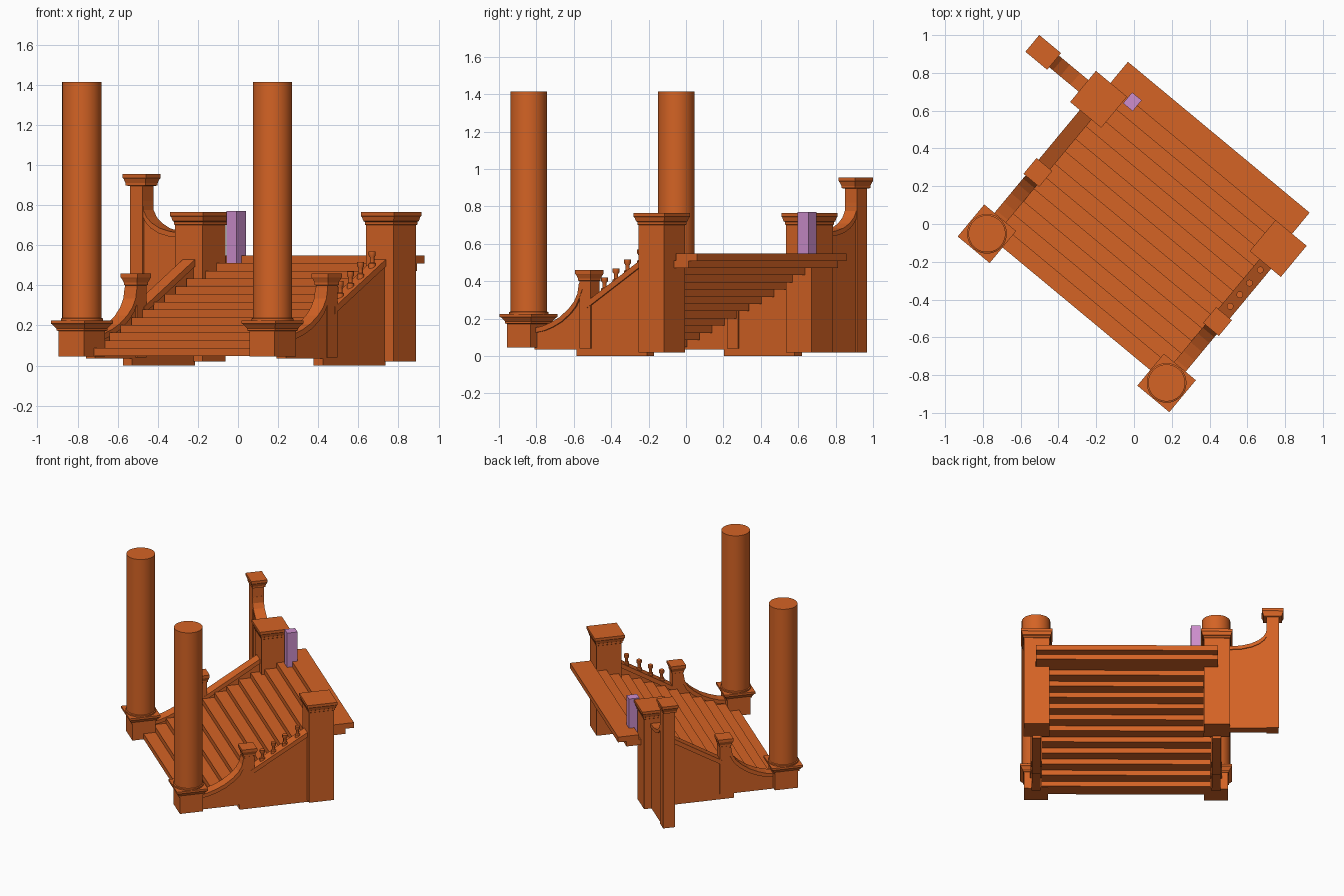
import bpy, bmesh, math

if "Cube" in bpy.data.objects:
    bpy.data.objects.remove(bpy.data.objects["Cube"])

TURN = math.radians(-39.7)   # the whole staircase is turned about z
MID, SIDE = 0.052, 0.618     # centre line and railing offset, in local axes
V_POST, V_PILLAR, V_COLUMN = -0.115, 0.388, -0.537


def material(name, rgb):
    m = bpy.data.materials.new(name)
    m.diffuse_color = (*rgb, 1)
    m.use_nodes = True
    m.node_tree.nodes["Principled BSDF"].inputs["Base Color"].default_value = m.diffuse_color
    return m


TERRACOTTA = material("terracotta", (0.66, 0.125, 0.018))
LILAC = material("lilac", (0.61, 0.27, 0.61))


def finish(name, bm, mat=TERRACOTTA, smooth=False):
    bmesh.ops.recalc_face_normals(bm, faces=bm.faces)
    me = bpy.data.meshes.new(name)
    bm.to_mesh(me)
    bm.free()
    me.materials.append(mat)
    ob = bpy.data.objects.new(name, me)
    bpy.context.collection.objects.link(ob)
    ob.rotation_euler.z = TURN
    if smooth:
        bpy.ops.object.select_all(action='DESELECT')
        ob.select_set(True)
        bpy.context.view_layer.objects.active = ob
        bpy.ops.object.shade_smooth_by_angle(angle=math.radians(35))
    return ob


def loft(name, rings, mat=TERRACOTTA, smooth=False):
    """Skin a list of equal-length point rings and cap both ends."""
    bm = bmesh.new()
    rows = [[bm.verts.new(p) for p in r] for r in rings]
    n = len(rows[0])
    for a, b in zip(rows, rows[1:]):
        for i in range(n):
            j = (i + 1) % n
            bm.faces.new((a[i], a[j], b[j], b[i]))
    bm.faces.new(rows[0])
    bm.faces.new(rows[-1])
    return finish(name, bm, mat, smooth)


def square_post(name, u, v, profile, extra_u=0.0):
    """Rectangular post from (z, half width) pairs."""
    return loft(name, [[(u + a * (h + extra_u * (h > 0.045)), v + b * h, z)
                        for a, b in ((-1, -1), (1, -1), (1, 1), (-1, 1))]
                       for z, h in profile])


def turned(name, u, v, profile, sides):
    """Round part from (z, radius) pairs."""
    return loft(name, [[(u + r * math.cos(2 * math.pi * k / sides),
                         v + r * math.sin(2 * math.pi * k / sides), z)
                        for k in range(sides)] for z, r in profile], smooth=True)


def box(name, u0, u1, v0, v1, z0, z1, mat=TERRACOTTA):
    return loft(name, [[(u0, v0, z), (u1, v0, z), (u1, v1, z), (u0, v1, z)]
                       for z in (z0, z1)], mat)


def wall(name, u, thick, outline):
    """Upright panel across u from a (v, z) outline."""
    return loft(name, [[(u + s * thick / 2, v, z) for v, z in outline] for s in (-1, 1)])


def rail_z(v):
    return 0.31 + (v + 0.07) * 0.595


# steps, each a slab overlapping the next; the top two are the wide landing
for i in range(13):
    top = 0.087 + 0.0385 * i
    front = -0.54 + 0.086 * i
    half = 0.625 if i > 10 else 0.58
    back = {11: 0.58, 12: 0.64}.get(i, front + 0.11)
    box("landing" if i > 10 else "step", MID - half, MID + half, front, back, top - 0.0395, top)

SWEEP = [(-0.47, 0.15), (-0.41, 0.16), (-0.35, 0.18), (-0.29, 0.208),
         (-0.23, 0.25), (-0.19, 0.29), (-0.165, 0.335), (-0.155, 0.39), (-0.13, 0.39)]

for side, s in (("left", -1), ("right", 1)):
    u = MID + s * SIDE

    # front pedestal and round column
    square_post(side + "_pedestal", u, V_COLUMN,
                [(0.045, 0.082), (0.172, 0.082), (0.175, 0.09), (0.185, 0.09),
                 (0.205, 0.104), (0.21, 0.11), (0.225, 0.11)])
    turned(side + "_column", u, V_COLUMN,
           [(0.22, 0.105), (0.235, 0.105), (0.238, 0.098), (1.415, 0.098)], 48)

    # large pillar at the landing
    square_post(side + "_pillar", u, V_PILLAR,
                [(0.02, 0.089), (0.70, 0.089), (0.703, 0.093), (0.717, 0.093),
                 (0.72, 0.098), (0.74, 0.103), (0.745, 0.107), (0.765, 0.107)])

    # small newel post
    square_post(side + "_newel", u, V_POST,
                [(0.04, 0.038), (0.40, 0.038), (0.403, 0.043), (0.415, 0.043),
                 (0.435, 0.051), (0.44, 0.054), (0.46, 0.054)])

    # lower wall with its sweeping handrail
    wall(side + "_lower_wall", u, 0.06,
         SWEEP + [(-0.1, 0.39), (-0.1, 0.035), (-0.47, 0.035)])
    wall(side + "_swept_rail", u, 0.08,
         SWEEP + [(-0.13, 0.36)] + [(v + 0.012, z - 0.025) for v, z in reversed(SWEEP[:-2])])

    # upper wall with its straight handrail
    wall(side + "_upper_wall", u, 0.06,
         [(-0.18, 0), (0.31, 0), (0.31, rail_z(0.31) - 0.01), (-0.1, rail_z(-0.1) - 0.01),
          (-0.18, 0.2)])
    wall(side + "_straight_rail", u, 0.08,
         [(-0.1, rail_z(-0.1)), (0.31, rail_z(0.31)),
          (0.31, rail_z(0.31) - 0.035), (-0.1, rail_z(-0.1) - 0.035)])

# little turned balusters left on the right handrail
for v in (-0.01, 0.07, 0.15, 0.24):
    z = rail_z(v)
    turned("baluster", MID + SIDE, v,
           [(z - 0.015, 0.018), (z + 0.015, 0.018), (z + 0.02, 0.011), (z + 0.045, 0.011),
            (z + 0.055, 0.018), (z + 0.075, 0.018)], 16)

# tall newel and curved wall beyond the left pillar
square_post("tall_newel", -0.95, V_PILLAR + 0.004,
            [(0.02, 0.0415), (0.895, 0.0415), (0.898, 0.047), (0.91, 0.047),
             (0.93, 0.054), (0.935, 0.0575), (0.955, 0.0575)], 0.0175)
CURVE = [(-0.93, 0.84), (-0.908, 0.82), (-0.905, 0.775), (-0.885, 0.74), (-0.85, 0.71),
         (-0.80, 0.685), (-0.73, 0.668), (-0.6, 0.66)]
for name, w, outline in (
        ("side_wall", 0.066, CURVE + [(-0.6, 0.02), (-0.93, 0.02)]),
        ("side_wall_rail", 0.08, CURVE + [(a - 0.008, z - 0.025) for a, z in reversed(CURVE)])):
    loft(name, [[(a, V_PILLAR + 0.004 + t * w / 2, z) for a, z in outline] for t in (-1, 1)])

# upright lilac block standing on the landing
box("lilac_block", -0.453, -0.387, 0.455, 0.53, 0.51, 0.77, LILAC)
